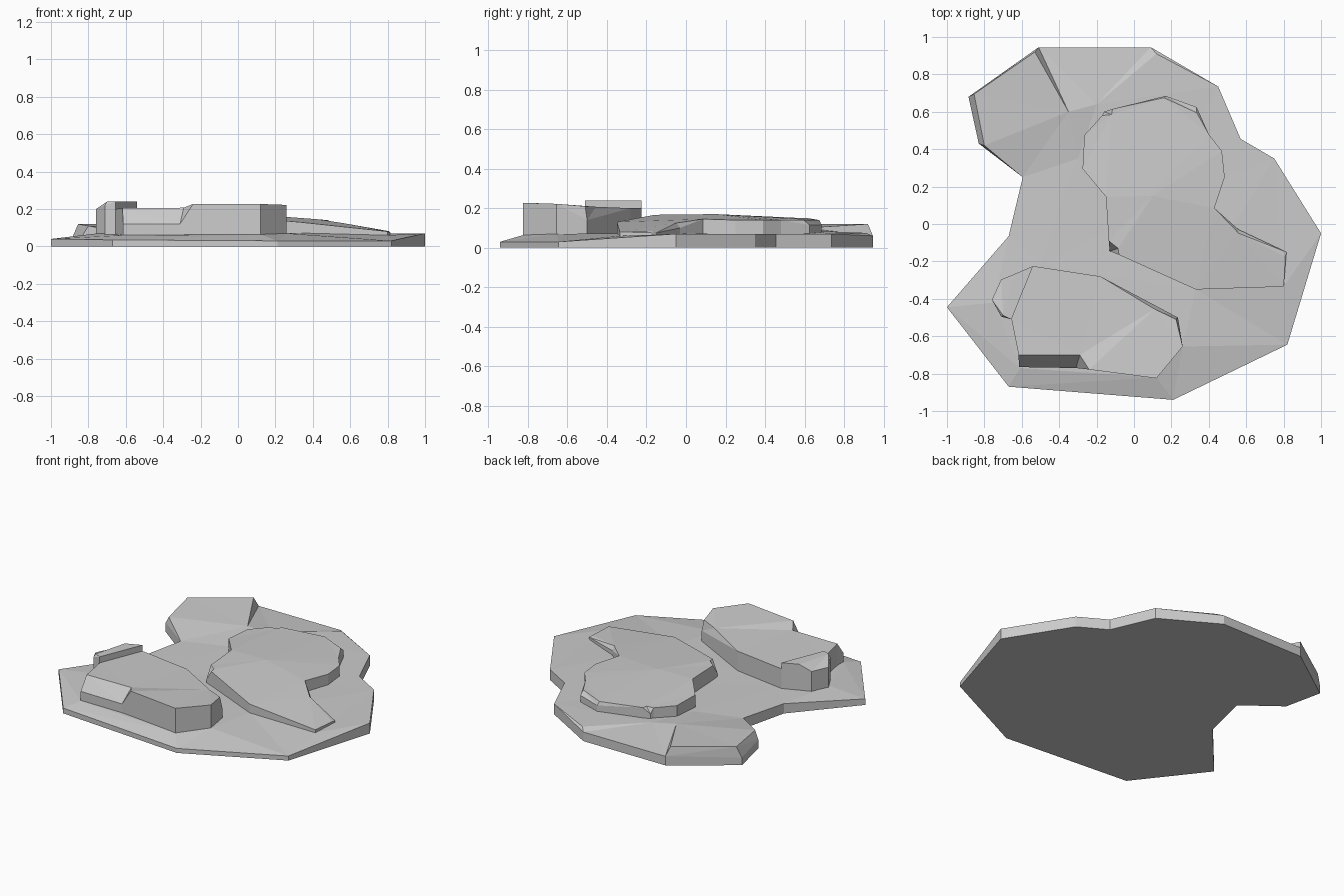
import bpy, bmesh
from mathutils import Vector
from mathutils.geometry import delaunay_2d_cdt


def slab(name, outline, inner, bottom):
    """Vertical-walled stone with a faceted, triangulated top (x, y, top height)."""
    pts = outline + inner
    n = len(outline)
    edges = [(i, (i + 1) % n) for i in range(n)]
    co, _, tris, orig, _, _ = delaunay_2d_cdt(
        [Vector(p[:2]) for p in pts], edges, [], 1, 1e-5)
    bm = bmesh.new()
    top = {}
    lookup = {}
    for i, c in enumerate(co):
        src = orig[i][0]
        top[i] = bm.verts.new((c.x, c.y, pts[src][2]))
        lookup[src] = top[i]
    for t in tris:
        bm.faces.new([top[i] for i in t])
    low = [bm.verts.new((p[0], p[1], bottom)) for p in outline]
    for a, b in edges:
        bm.faces.new((lookup[a], lookup[b], low[b], low[a]))
    bm.faces.new(low)
    loose = [v for v in bm.verts if not v.link_faces]
    bmesh.ops.delete(bm, geom=loose, context='VERTS')
    bmesh.ops.recalc_face_normals(bm, faces=bm.faces)
    me = bpy.data.meshes.new(name)
    bm.to_mesh(me)
    bm.free()
    ob = bpy.data.objects.new(name, me)
    bpy.context.collection.objects.link(ob)
    return ob


# Broad ground slab: thin front rim, raised back-left shelf
slab("base_slab", [
    (-0.51, 0.945, 0.06), (0.09, 0.945, 0.06), (0.45, 0.735, 0.07),
    (0.57, 0.455, 0.07), (0.75, 0.35, 0.07), (1.0, -0.05, 0.07),
    (0.82, -0.645, 0.03), (0.21, -0.94, 0.03), (-0.67, -0.87, 0.035),
    (-1.0, -0.445, 0.04), (-0.67, -0.065, 0.065), (-0.595, 0.25, 0.07),
    (-0.83, 0.43, 0.06), (-0.885, 0.68, 0.05)],
    [(-0.53, 0.92, 0.12), (0.12, 0.91, 0.075), (-0.855, 0.695, 0.12),
     (-0.80, 0.42, 0.11), (-0.35, 0.6, 0.1), (-0.2, 0.64, 0.085),
     (-0.3, 0.35, 0.075), (-0.75, -0.42, 0.07), (-0.61, -0.77, 0.06),
     (0.12, -0.82, 0.065), (0.26, -0.655, 0.07), (0.33, -0.35, 0.072),
     (0.80, -0.335, 0.06), (0.1, 0.1, 0.07), (-0.5, -0.22, 0.07)], 0.0)

# Low sloping plate at the back right, with chipped corners
slab("back_plate", [
    (-0.16, 0.60, 0.115), (-0.115, 0.615, 0.15), (0.17, 0.685, 0.115),
    (0.335, 0.625, 0.115), (0.40, 0.48, 0.14), (0.47, 0.39, 0.14),
    (0.485, 0.25, 0.14), (0.43, 0.085, 0.145), (0.56, -0.03, 0.10),
    (0.815, -0.15, 0.075), (0.80, -0.335, 0.08), (0.33, -0.35, 0.13),
    (-0.08, -0.165, 0.165), (-0.13, -0.145, 0.09), (-0.135, -0.09, 0.165),
    (-0.15, 0.145, 0.17), (-0.275, 0.295, 0.155), (-0.265, 0.475, 0.15),
    (-0.17, 0.58, 0.15)],
    [(0.16, 0.675, 0.14), (0.335, 0.595, 0.14), (0.56, -0.05, 0.125),
     (0.805, -0.172, 0.082), (-0.12, 0.585, 0.15), (-0.085, -0.13, 0.167),
     (0.1, 0.15, 0.17)], 0.05)

# Tall front rock with a chamfered front-left edge
slab("front_rock", [
    (-0.54, -0.225, 0.20), (-0.18, -0.28, 0.20), (0.235, -0.50, 0.14),
    (0.26, -0.655, 0.222), (0.12, -0.825, 0.227), (-0.24, -0.778, 0.227),
    (-0.31, -0.77, 0.12), (-0.615, -0.765, 0.12), (-0.617, -0.70, 0.205),
    (-0.655, -0.51, 0.20)],
    [(-0.29, -0.70, 0.207), (0.11, -0.455, 0.207), (0.225, -0.51, 0.21)], 0.05)

# Small raised block on the rock's left side
slab("side_block", [
    (-0.54, -0.225, 0.24), (-0.64, -0.268, 0.24), (-0.71, -0.297, 0.20),
    (-0.76, -0.405, 0.20), (-0.71, -0.495, 0.22), (-0.655, -0.51, 0.24)],
    [(-0.70, -0.488, 0.24)], 0.05)
